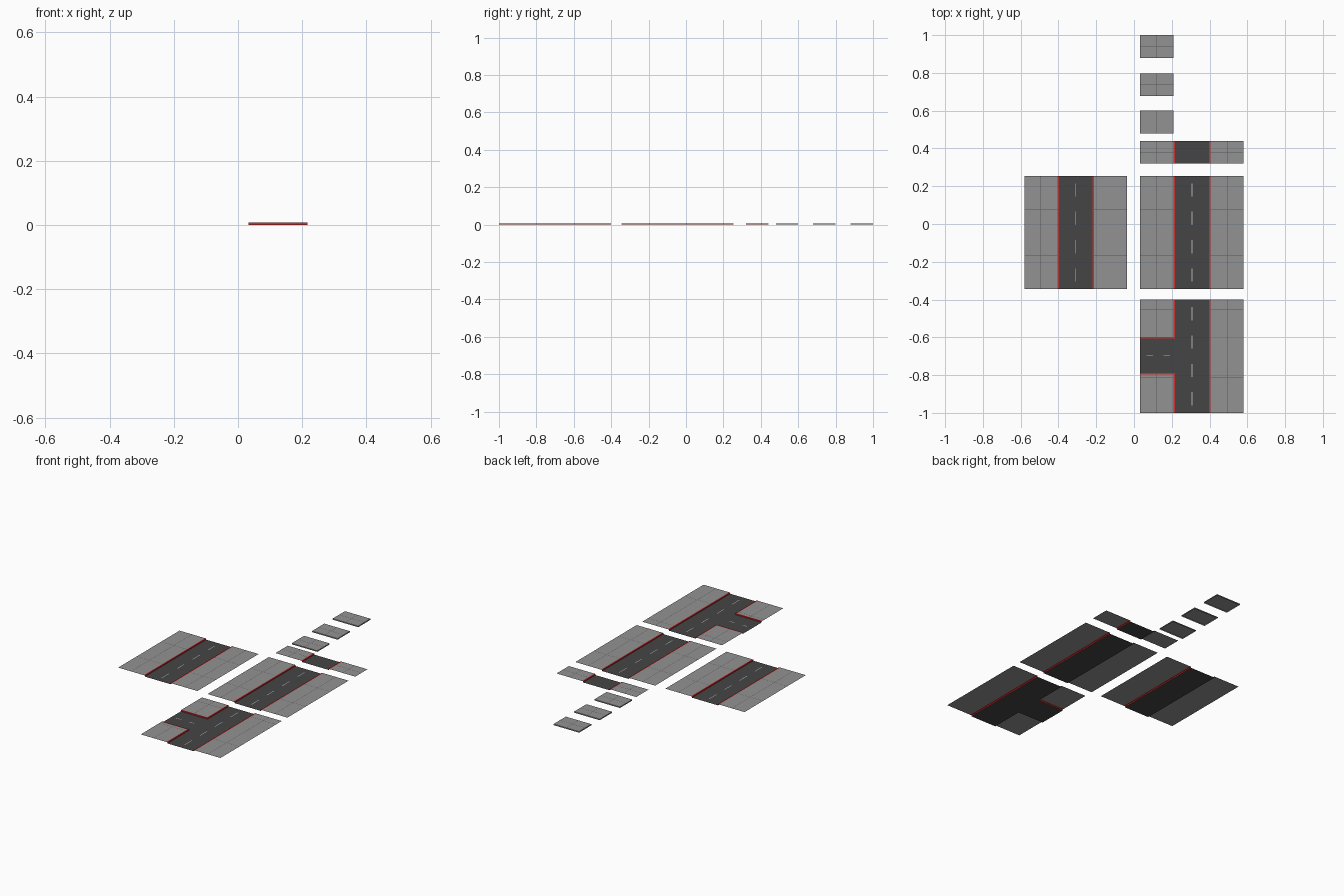
import bpy

if "Cube" in bpy.data.objects:
    bpy.data.objects.remove(bpy.data.objects["Cube"])

H = 0.007       # pavement height above the road
CURB = 0.008    # curb width
W = 0.175       # pavement width


def material(name, r, g, b):
    m = bpy.data.materials.new(name)
    m.diffuse_color = (r, g, b, 1)
    m.use_nodes = True
    m.node_tree.nodes["Principled BSDF"].inputs["Base Color"].default_value = m.diffuse_color
    return m


PAVING = material("paving", 0.29, 0.29, 0.29)
ASPHALT = material("asphalt", 0.06, 0.06, 0.06)
RED = material("curb_red", 0.62, 0.03, 0.03)
JOINT = material("joint_grey", 0.1, 0.1, 0.1)
PAINT = material("lane_paint", 0.5, 0.5, 0.5)


def add_mesh(name, quads, mat):
    verts = [v for q in quads for v in q]
    faces = [tuple(range(i, i + 4)) for i in range(0, len(verts), 4)]
    me = bpy.data.meshes.new(name)
    me.from_pydata(verts, [], faces)
    me.materials.append(mat)
    ob = bpy.data.objects.new(name, me)
    bpy.context.collection.objects.link(ob)
    return ob


def flat(x0, x1, y0, y1, z):
    return [(x0, y0, z), (x1, y0, z), (x1, y1, z), (x0, y1, z)]


def wall(xa, ya, xb, yb):
    return [(xa, ya, 0), (xb, yb, 0), (xb, yb, H), (xa, ya, H)]


def pavement(name, x0, x1, y0, y1, jx, jys):
    # paved sheet with thin joint lines
    add_mesh(name, [flat(x0, x1, y0, y1, H)], PAVING)
    t = 0.0012
    lines = [flat(jx - t, jx + t, y0, y1, H + 0.0004)]
    lines += [flat(x0, x1, y - t, y + t, H + 0.0004) for y in jys]
    add_mesh(name + "_joints", lines, JOINT)


def curb_y(name, x_out, x_road, y0, y1):
    # curb running along y: top strip and the face towards the road
    face = wall(x_road, y0, x_road, y1)
    if x_road < x_out:
        face.reverse()
    add_mesh(name, [flat(min(x_out, x_road), max(x_out, x_road), y0, y1, H), face], RED)


def curb_x(name, y_out, y_road, x0, x1):
    face = wall(x0, y_road, x1, y_road)
    if y_road > y_out:
        face.reverse()
    add_mesh(name, [flat(x0, x1, min(y_out, y_road), max(y_out, y_road), H), face], RED)


def dashes(name, x, y0, y1, n):
    pitch = (y1 - y0) / n
    quads = []
    for i in range(n):
        c = y0 + pitch * (i + 0.5)
        quads.append(flat(x - 0.002, x + 0.002, c - 0.035, c + 0.035, 0.0005))
    add_mesh(name, quads, PAINT)


def straight(name, x0, x1, y0, y1, joints, n):
    # road strip with a pavement and curb on each side
    a, b = x0 + W, x1 - W
    pavement(name + "_left_pavement", x0, a, y0, y1, x0 + W / 2, joints)
    pavement(name + "_right_pavement", b, x1, y0, y1, x1 - W / 2, joints)
    curb_y(name + "_left_curb", a, a + CURB, y0, y1)
    curb_y(name + "_right_curb", b, b - CURB, y0, y1)
    add_mesh(name + "_road", [flat(a + CURB, b - CURB, y0, y1, 0)], ASPHALT)
    if n:
        dashes(name + "_dashes", (x0 + x1) / 2, y0, y1, n)


X0, X1 = 0.033, 0.58
straight("west_street", -X1, -0.037, -0.345, 0.255, (0.075, -0.165), 4)
straight("main_street", X0, X1, -0.345, 0.255, (0.075, -0.165), 4)
straight("short_street", X0, X1, 0.32, 0.44, (0.38,), 0)

# T junction
a, b = X0 + W, X1 - W
s0, s1 = -0.788, -0.607    # side road edges
pavement("junction_right_pavement", b, X1, -1, -0.4, X1 - W / 2, (-0.455, -0.815))
pavement("junction_upper_pavement", X0, a, s1 + CURB, -0.4, X0 + W / 2, (-0.455,))
pavement("junction_lower_pavement", X0, a, -1, s0 - CURB, X0 + W / 2, (-0.815,))
curb_y("junction_right_curb", b, b - CURB, -1, -0.4)
curb_y("junction_upper_curb", a, a + CURB, s1, -0.4)
curb_y("junction_lower_curb", a, a + CURB, -1, s0)
curb_x("side_road_upper_curb", s1 + CURB, s1, X0, a + CURB)
curb_x("side_road_lower_curb", s0 - CURB, s0, X0, a + CURB)
add_mesh("junction_road", [flat(a + CURB, b - CURB, -1, -0.4, 0),
                           flat(X0, a + CURB, s0, s1, 0)], ASPHALT)
dashes("junction_dashes", (X0 + X1) / 2, -1, -0.4, 4)
add_mesh("side_road_dashes", [flat(x, x + 0.035, -0.699, -0.695, 0.0005)
                              for x in (0.065, 0.155)], PAINT)

# Loose paving pieces with closed rims
for i, (y0, y1) in enumerate(((0.48, 0.60), (0.678, 0.798), (0.88, 1.0))):
    name = "paving_piece_%d" % (i + 1)
    pavement(name, X0, a, y0, y1, X0 + W / 2, ((y0 + y1) / 2,))
    pts = [(X0, y0), (a, y0), (a, y1), (X0, y1)]
    add_mesh(name + "_rim", [wall(*pts[k], *pts[(k + 1) % 4]) for k in range(4)], PAVING)
